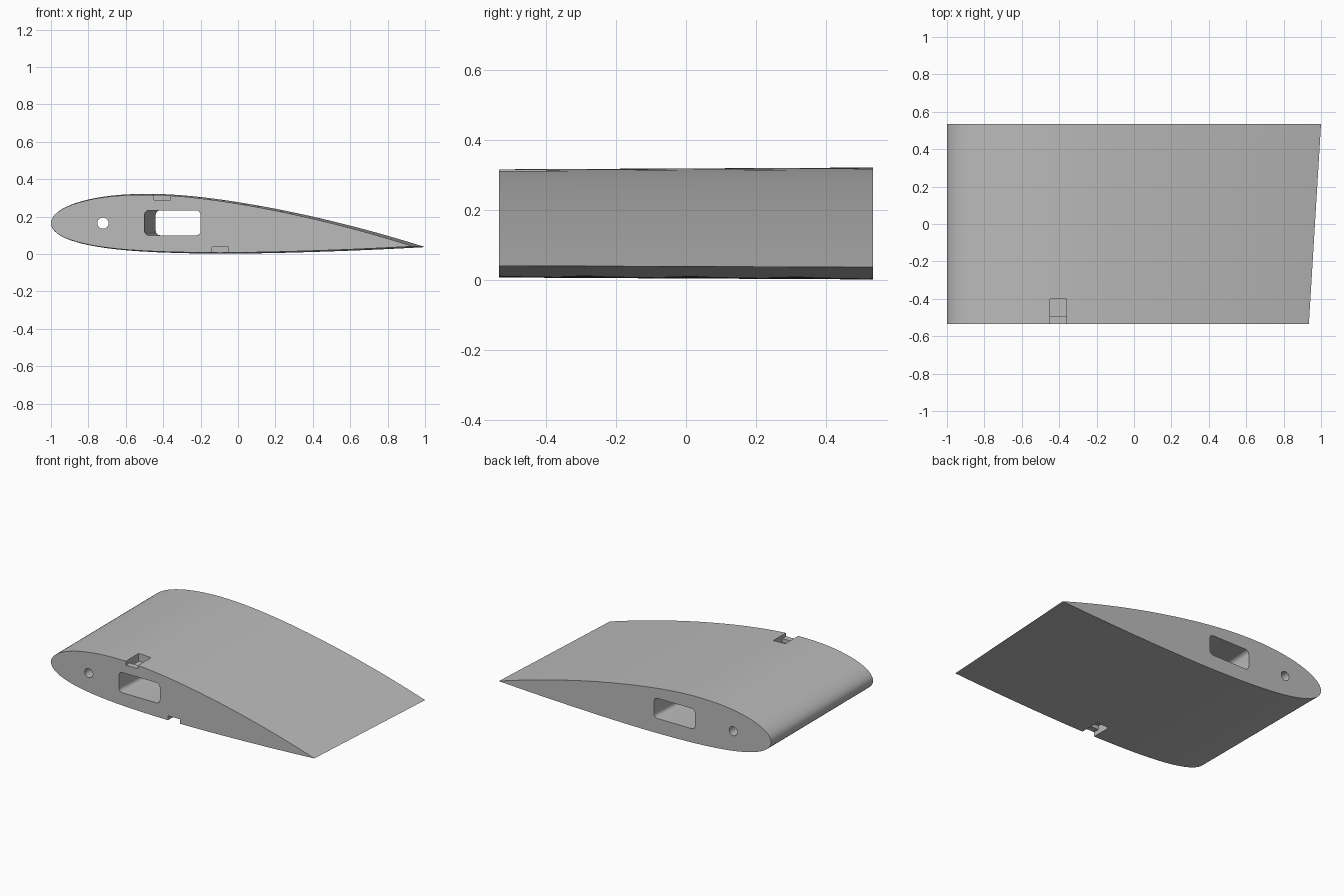
import bpy, bmesh, math

cube = bpy.data.objects.get("Cube")
if cube:
    bpy.data.objects.remove(cube, do_unlink=True)

HALF_SPAN = 0.535
NOSE = (-1.0, 0.165)
PITCH = 0.064           # drop of the chord line per unit length
THICK, CAMBER, CAMBER_POS = 0.156, 0.02, 0.4

grey = bpy.data.materials.new("light grey")
grey.use_nodes = True
colour = (0.5, 0.5, 0.5, 1)
grey.diffuse_color = colour
grey.node_tree.nodes["Principled BSDF"].inputs["Base Color"].default_value = colour


def loft(name, front, back, y0, y1):
    """Solid between two matching (x, z) outlines."""
    bm = bmesh.new()
    a = [bm.verts.new((x, y0, z)) for x, z in front]
    b = [bm.verts.new((x, y1, z)) for x, z in back]
    n = len(a)
    for i in range(n):
        j = (i + 1) % n
        bm.faces.new((a[i], a[j], b[j], b[i]))
    bm.faces.new(a)
    bm.faces.new(b)
    bmesh.ops.recalc_face_normals(bm, faces=bm.faces)
    mesh = bpy.data.meshes.new(name)
    bm.to_mesh(mesh)
    bm.free()
    mesh.materials.append(grey)
    ob = bpy.data.objects.new(name, mesh)
    bpy.context.collection.objects.link(ob)
    return ob


def airfoil(chord, steps=48):
    """Cambered airfoil outline with a sharp trailing edge."""
    def point(t, side):
        half = 5 * THICK * (0.2969 * math.sqrt(t) - 0.126 * t - 0.3516 * t**2
                            + 0.2843 * t**3 - 0.1036 * t**4)
        p = CAMBER_POS
        q = p if t < p else 1 - p
        mean = CAMBER * (1 - ((t - p) / q) ** 2)
        return (NOSE[0] + chord * t,
                NOSE[1] + chord * (mean + side * half - PITCH * t))
    ts = [(1 - math.cos(math.pi * i / steps)) / 2 for i in range(steps + 1)]
    upper = [point(t, 1) for t in reversed(ts)]
    lower = [point(t, -1) for t in ts[1:-1]]
    return upper + lower


def rounded(x0, x1, z0, z1, r, steps=6):
    """Rectangle outline with rounded corners."""
    corners = [(x1 - r, z1 - r), (x0 + r, z1 - r), (x0 + r, z0 + r), (x1 - r, z0 + r)]
    return [(cx + r * math.cos(a), cz + r * math.sin(a))
            for k, (cx, cz) in enumerate(corners)
            for a in [math.pi / 2 * (k + i / steps) for i in range(steps + 1)]]


def box(name, x0, x1, y0, y1, z0, z1):
    rect = [(x0, z0), (x1, z0), (x1, z1), (x0, z1)]
    return loft(name, rect, rect, y0, y1)


# Wing section, tapering toward the front end
wing = loft("wing_section", airfoil(1.935), airfoil(2.0), -HALF_SPAN, HALF_SPAN)

cutters = []
# Slanted spar slot, run slightly past both ends
reach, skew = 0.6, 0.06
s0 = rounded(-0.50, -0.20, 0.10, 0.234, 0.025)
shift = skew * (reach - HALF_SPAN) / (2 * HALF_SPAN)
cutters.append(loft("spar_slot_cutter",
                    [(x - shift, z) for x, z in s0],
                    [(x + skew + shift, z) for x, z in s0], -reach, reach))

# Round rod hole near the nose
ring = [(-0.722 + 0.03 * math.cos(a), 0.165 + 0.03 * math.sin(a))
        for a in [math.tau * i / 32 for i in range(32)]]
cutters.append(loft("rod_hole_cutter", ring, ring, -reach, reach))

# Stepped notches in the upper and lower skin at the front end
cutters += [
    box("top_notch_cutter", -0.45, -0.36, -0.6, -0.45, 0.29, 0.4),
    box("top_pocket_cutter", -0.45, -0.36, -0.495, -0.40, 0.265, 0.41),
    box("bottom_notch_cutter", -0.14, -0.05, -0.6, -0.45, -0.1, 0.037),
    box("bottom_pocket_cutter", -0.14, -0.05, -0.495, -0.40, -0.11, 0.062),
]

for c in cutters:
    c.hide_render = True
    mod = wing.modifiers.new(c.name, 'BOOLEAN')
    mod.operation = 'DIFFERENCE'
    mod.solver = 'EXACT'
    mod.object = c

# Bake the cuts and drop the cutters
bpy.context.view_layer.update()
graph = bpy.context.evaluated_depsgraph_get()
result = bpy.data.meshes.new_from_object(wing.evaluated_get(graph))
wing.modifiers.clear()
wing.data = result
for c in cutters:
    bpy.data.objects.remove(c, do_unlink=True)

bpy.ops.object.select_all(action='DESELECT')
wing.select_set(True)
bpy.context.view_layer.objects.active = wing
bpy.ops.object.shade_smooth_by_angle(angle=math.radians(30))
